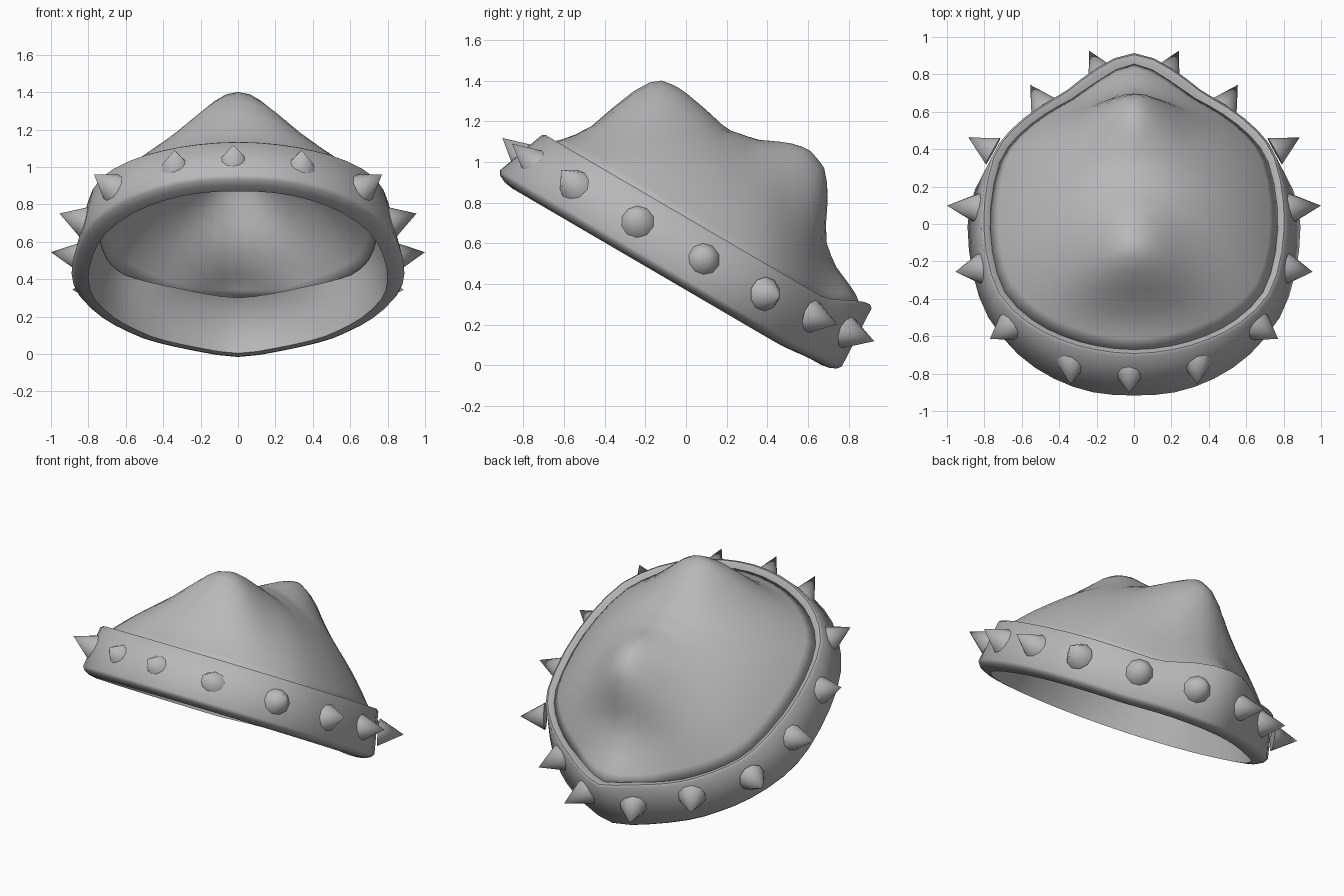
import bpy
import bmesh
from math import exp, radians
from mathutils import Vector, Matrix

cube = bpy.data.objects.get("Cube")
if cube:
    bpy.data.objects.remove(cube, do_unlink=True)

grey = bpy.data.materials.new("plain_grey")
grey.use_nodes = True
grey.diffuse_color = (0.48, 0.48, 0.48, 1)
grey.node_tree.nodes["Principled BSDF"].inputs["Base Color"].default_value = (0.48, 0.48, 0.48, 1)

# The whole cap leans forward-up: u is sideways, v runs down the lean, w is the cap's own up
TILT = Matrix.Rotation(radians(-30.3), 3, 'X')
CENTRE = Vector((0, -0.3))


def place(u, v, w):
    return TILT @ Vector((u, v, w))


def scaled(p, factor):
    return CENTRE + (p - CENTRE) * factor


def finish(bm, name, angle=40):
    mesh = bpy.data.meshes.new(name)
    bm.to_mesh(mesh)
    bm.free()
    obj = bpy.data.objects.new(name, mesh)
    bpy.context.collection.objects.link(obj)
    mesh.materials.append(grey)
    bpy.ops.object.select_all(action='DESELECT')
    obj.select_set(True)
    bpy.context.view_layer.objects.active = obj
    bpy.ops.object.shade_smooth_by_angle(angle=radians(angle))
    return obj


def closed_outline(half):
    """Mirror a half outline and double its points with a smooth spline."""
    points = [Vector(p) for p in half]
    points += [Vector((-p.x, p.y)) for p in reversed(points[1:-1])]
    n = len(points)
    result = []
    for i in range(n):
        a, b, c, d = (points[(i + k) % n] for k in (-1, 0, 1, 2))
        result += [b, (b + c) * 0.5625 - (a + d) * 0.0625]
    return result


def interpolate(table, x):
    """Piecewise linear lookup in a list of (x, value) pairs."""
    if x <= table[0][0]:
        return table[0][1]
    for (xa, ya), (xb, yb) in zip(table, table[1:]):
        if x <= xb:
            return ya + (yb - ya) * (x - xa) / (xb - xa)
    return table[-1][1]


def bridge(bm, outer, inner):
    n = len(outer)
    for i in range(n):
        j = (i + 1) % n
        bm.faces.new((outer[i], outer[j], inner[j], inner[i]))


# Outlines of the band from the front middle to the pointed back
lower = closed_outline([
    (0, -1.275), (.22, -1.255), (.43, -1.17), (.62, -1.02), (.78, -.79), (.86, -.53), (.89, -.23),
    (.85, 0), (.73, .22), (.59, .37), (.44, .49), (.23, .6), (0, .665)])
upper = closed_outline([
    (0, -1.17), (.21, -1.145), (.4, -1.08), (.57, -.975), (.72, -.8), (.79, -.54), (.8, -.25),
    (.75, .04), (.65, .21), (.5, .35), (.35, .45), (.2, .55), (0, .63)])
# The inner ledge is rounder, without the point
ledge = [Vector((p.x, min(p.y, .2) + .62 * max(p.y - .2, 0))) for p in upper]


def back_lift(v):
    t = min(max((v - 0.4) / 0.23, 0), 1)
    return 0.086 * t * t * (3 - 2 * t)


def rim_height(v):
    return 0.627 + back_lift(v)


# Band: a closed cross-section swept round the outlines: (outline, scale, height, share of back lift)
section = [(lower, 1, .365, .2), (lower, .985, .345, .2), (lower, .95, .328, .2), (lower, .9, .32, .2),
           (lower, .88, .48, .2), (ledge, .93, .59, 0), (upper, .94, .592, 1), (upper, .965, .615, 1),
           (upper, 1, .63, 1), (upper, 1.018, .618, 1)]
bm = bmesh.new()
rings = []
for outline, scale, height, lift in section:
    ring = []
    for p in outline:
        q = scaled(p, scale)
        ring.append(bm.verts.new(place(q.x, q.y, height + lift * back_lift(p.y))))
    rings.append(ring)
for k, ring in enumerate(rings):
    bridge(bm, ring, rings[(k + 1) % len(rings)])
bmesh.ops.recalc_face_normals(bm, faces=bm.faces)
finish(bm, "spiked_band", 60)

# Crown: a broad dome with two rounded humps whose middle follows the ridge
ridge = [(-1.13, .61), (-1.08, .64), (-1, .775), (-.93, .995), (-.875, 1.108), (-.805, 1.158), (-.7, 1.162),
         (-.545, 1.135), (-.41, 1.105), (-.26, 1.135), (-.12, 1.2), (-.02, 1.225), (.09, 1.19), (.17, 1.1),
         (.275, .885), (.38, .795), (.5, .75), (.6, .713)]
crown_edge = [scaled(p, .96) for p in upper]
front_end = crown_edge[0].y
back_end = crown_edge[len(crown_edge) // 2].y


def dome(ratio, v):
    return rim_height(v) - 0.02 * ratio ** 4 + 0.46 * max(1 - ratio * ratio, 0)


def crown_height(ratio, u, v):
    end, spread = (front_end, 0.28) if v < CENTRE.y else (back_end, 0.25)
    middle = dome((v - CENTRE.y) / (end - CENTRE.y), v)
    hump = (interpolate(ridge, v) - middle) * exp(-(u / spread) ** 2)
    return dome(ratio, v) + hump * (1 - ratio ** 8)


bm = bmesh.new()
steps = 18
previous = None
for k in range(steps):
    ratio = 1 - k / steps
    ring = []
    for p in crown_edge:
        q = scaled(p, ratio)
        ring.append(bm.verts.new(place(q.x, q.y, crown_height(ratio, q.x, q.y))))
    if previous:
        bridge(bm, previous, ring)
    previous = ring
tip = bm.verts.new(place(CENTRE.x, CENTRE.y, crown_height(0, *CENTRE)))
for i, vert in enumerate(previous):
    bm.faces.new((vert, previous[(i + 1) % len(previous)], tip))
crown = finish(bm, "crown", 60)
shell = crown.modifiers.new("shell", 'SOLIDIFY')
shell.thickness = 0.02
shell.offset = -1


# Spikes: cones pointing outwards from the band, mirrored left and right
def spike(name, base, point, height):
    start = place(base[0], base[1], height)
    end = place(point[0], point[1], height + 0.025)
    direction = (end - start).normalized()
    start -= direction * 0.025
    bm = bmesh.new()
    bmesh.ops.create_cone(bm, cap_ends=True, segments=10, radius1=0.084, radius2=0,
                          depth=(end - start).length)
    turn = direction.to_track_quat('Z', 'Y').to_matrix().to_4x4()
    bmesh.ops.transform(bm, matrix=Matrix.Translation((start + end) / 2) @ turn, verts=bm.verts)
    finish(bm, name, 45)


spike("front_spike", (-.025, -1.215), (-.025, -1.345), .485)
spikes = [((.335, -1.155), (.34, -1.29), .485), ((.68, -.935), (.77, -1.015), .495),
          ((.845, -.57), (.955, -.6), .495), ((.86, -.19), (1, -.19), .495), ((.775, .17), (.885, .225), .505),
          ((.49, .435), (.555, .54), .525), ((.18, .62), (.24, .74), .545)]
for number, (base, point, height) in enumerate(spikes, 1):
    for side, sign in (("left", 1), ("right", -1)):
        spike(f"{side}_spike_{number}", (base[0] * sign, base[1]), (point[0] * sign, point[1]), height)
